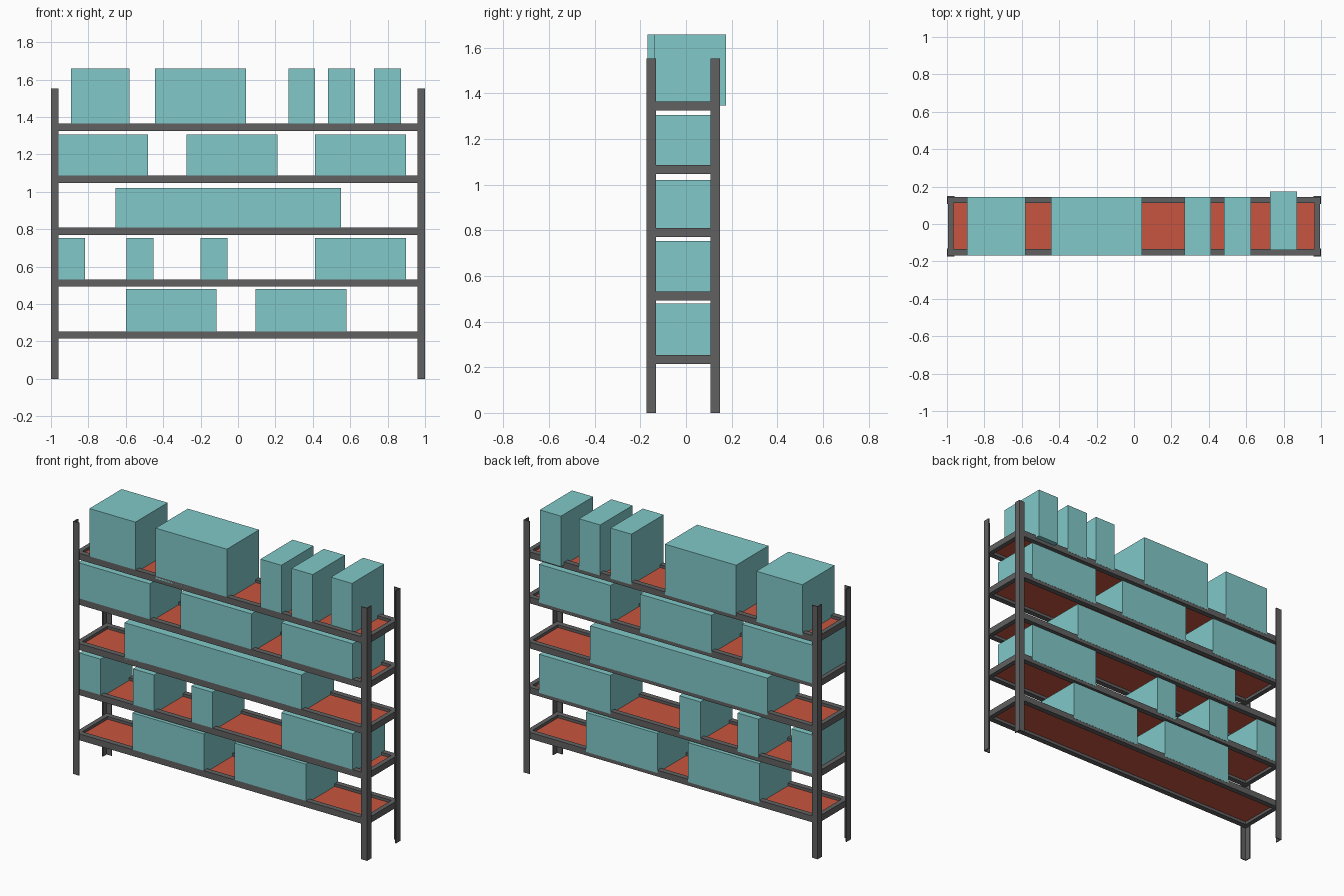
import bpy, bmesh

if "Cube" in bpy.data.objects:
    bpy.data.objects.remove(bpy.data.objects["Cube"])


def material(name, rgb):
    m = bpy.data.materials.new(name)
    m.diffuse_color = (*rgb, 1)
    m.use_nodes = True
    m.node_tree.nodes["Principled BSDF"].inputs["Base Color"].default_value = m.diffuse_color
    return m


STEEL = material("dark_steel", (0.12, 0.12, 0.12))
RED = material("red_panel", (0.58, 0.09, 0.05))
TEAL = material("teal_box", (0.22, 0.58, 0.58))


def finish(name, bm, mat):
    bmesh.ops.recalc_face_normals(bm, faces=bm.faces)
    mesh = bpy.data.meshes.new(name)
    bm.to_mesh(mesh)
    bm.free()
    mesh.materials.append(mat)
    ob = bpy.data.objects.new(name, mesh)
    bpy.context.collection.objects.link(ob)
    return ob


def add_block(bm, x0, x1, y0, y1, z0, z1):
    verts = bmesh.ops.create_cube(bm, size=1)["verts"]
    for v in verts:
        v.co.x = x1 if v.co.x > 0 else x0
        v.co.y = y1 if v.co.y > 0 else y0
        v.co.z = z1 if v.co.z > 0 else z0


def block(name, dims, mat):
    bm = bmesh.new()
    add_block(bm, *dims)
    return finish(name, bm, mat)


def angle_post(name, x, y, sx, sy):
    """L-profile post with its outer corner at x, y."""
    w, d, t = 0.04, 0.042, 0.006
    profile = [(0, 0), (w, 0), (w, t), (t, t), (t, d), (0, d)]
    bm = bmesh.new()
    face = bm.faces.new([bm.verts.new((x - sx * a, y - sy * b, 0)) for a, b in profile])
    top = bmesh.ops.extrude_face_region(bm, geom=[face])["geom"]
    bmesh.ops.translate(bm, vec=(0, 0, 1.553),
                        verts=[v for v in top if isinstance(v, bmesh.types.BMVert)])
    finish(name, bm, STEEL)


# Corner posts
for side, sx in (("left", -1), ("right", 1)):
    angle_post("front_%s_post" % side, sx, -0.174, sx, -1)
    angle_post("back_%s_post" % side, sx, 0.149, sx, 1)

# Shelves: rim of four bars around a recessed panel
X_OUT, X_IN = 0.994, 0.965
Y0, Y1 = -0.168, 0.144
YI0, YI1 = -0.134, 0.111
tops = [0.254 + 0.2775 * i for i in range(5)]
for i, top in enumerate(tops, 1):
    low = top - 0.039
    bm = bmesh.new()
    add_block(bm, -X_OUT, X_OUT, Y0, YI0, low, top)
    add_block(bm, -X_OUT, X_OUT, YI1, Y1, low, top)
    for s in (-1, 1):
        add_block(bm, *sorted((s * X_IN, s * X_OUT)), YI0, YI1, low, top)
    finish("shelf_%d_frame" % i, bm, STEEL)
    block("shelf_%d_panel" % i,
          (-X_IN, X_IN, YI0, YI1, top - 0.021, top - 0.017), RED)

# Boxes per shelf: left and right ends, then the top height
rows = [
    (0.48, [(-0.60, -0.115), (0.094, 0.58)]),
    (0.752, [(-0.961, -0.818), (-0.596, -0.453), (-0.20, -0.056), (0.412, 0.898)]),
    (1.02, [(-0.655, 0.55)]),
    (1.305, [(-0.969, -0.482), (-0.275, 0.21), (0.412, 0.898)]),
    (1.658, [(-0.893, -0.58), (-0.443, 0.042), (0.27, 0.412),
             (0.482, 0.626), (0.728, 0.872)]),
]
for i, (top, spans) in enumerate(rows):
    for j, (x0, x1) in enumerate(spans):
        # The last box on the top shelf is pushed towards the back
        shift = 0.03 if (i, j) == (4, 4) else 0
        block("box_%d_%d" % (i + 1, j + 1),
              (x0, x1, -0.168 + shift, 0.145 + shift, tops[i] - 0.017, top), TEAL)
